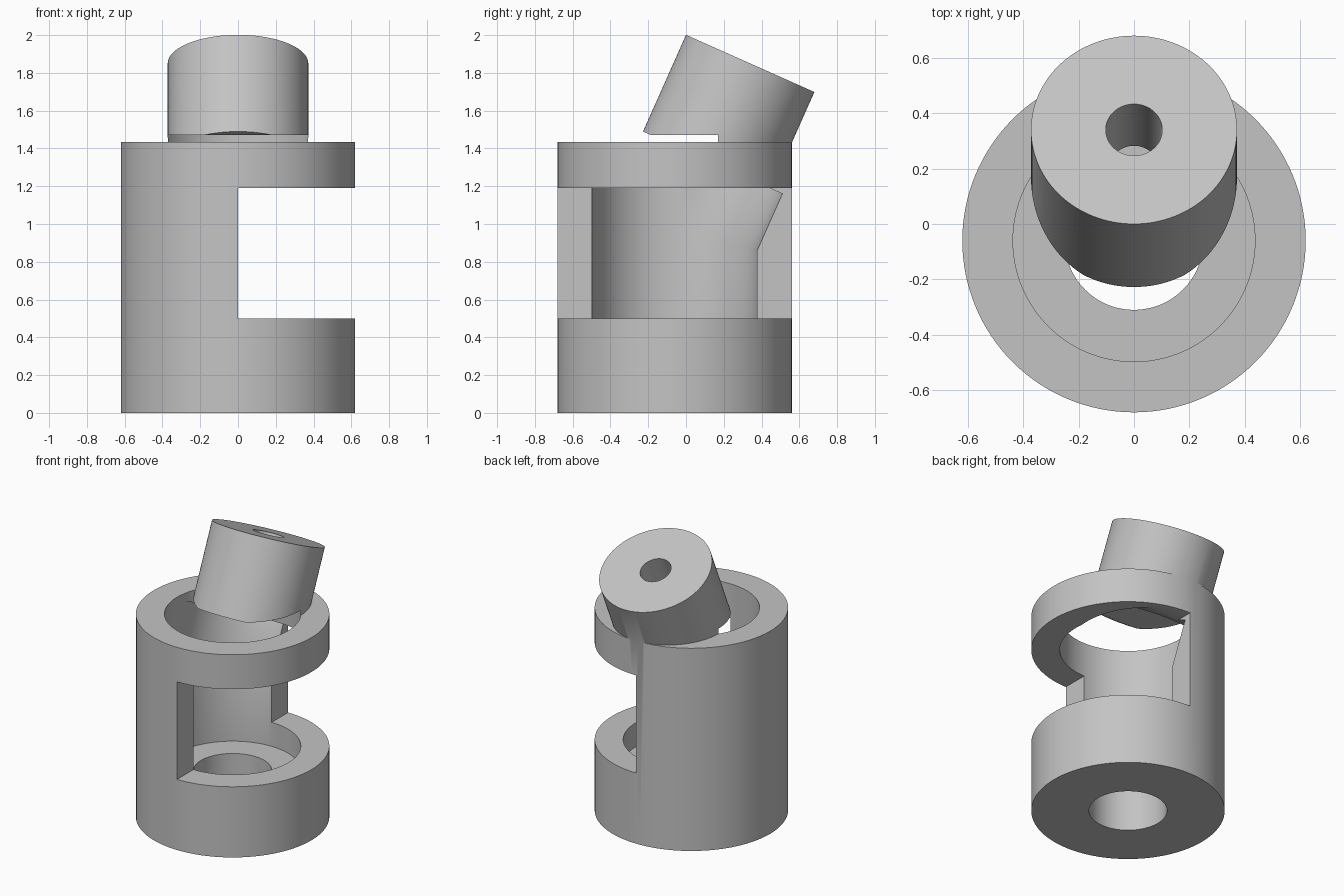
import bpy
import math
from mathutils import Matrix, Vector

cube = bpy.data.objects.get("Cube")
if cube:
    bpy.data.objects.remove(cube, do_unlink=True)

TILT = math.radians(24)
BODY_Y = -0.06                        # body axis position
BODY_R, BORE_R, HOLE_R = 0.62, 0.437, 0.25
CAP = Vector((0, 0.34, 1.85))         # centre of the tilted end face
TILT_M = Matrix.Rotation(-TILT, 4, "X")
UPRIGHT = Vector((0, BODY_Y, 0))


def cylinder(name, radius, low, high, origin=UPRIGHT, turn=Matrix()):
    """Cylinder running from low to high along its own axis."""
    bpy.ops.mesh.primitive_cylinder_add(vertices=128, radius=radius, depth=high - low)
    ob = bpy.context.object
    ob.name = name
    ob.data.transform(Matrix.Translation(origin) @ turn @ Matrix.Translation((0, 0, (low + high) / 2)))
    return ob


def tilted(name, radius, low, high):
    return cylinder(name, radius, low, high, CAP, TILT_M)


def combine(target, tool, operation):
    """Apply a boolean and discard the tool."""
    tool.hide_render = True
    mod = target.modifiers.new(tool.name, "BOOLEAN")
    mod.object = tool
    mod.operation = operation
    mod.solver = "EXACT"
    bpy.context.view_layer.objects.active = target
    bpy.ops.object.modifier_apply(modifier=mod.name)
    bpy.data.objects.remove(tool, do_unlink=True)


# Upright body joined with the tilted collar
housing = cylinder("angled_housing", BODY_R, 0, 1.434)
combine(housing, tilted("tilted_collar", 0.372, -0.56, 0), "UNION")

# Main bore, base hole, tilted clearance and collar hole
combine(housing, cylinder("main_bore", BORE_R, 0.33, 1.47), "DIFFERENCE")
combine(housing, cylinder("base_hole", HOLE_R, -0.1, 0.5), "DIFFERENCE")
combine(housing, tilted("tilted_clearance", BORE_R - 0.001, -0.985, -0.561), "DIFFERENCE")
combine(housing, tilted("collar_hole", 0.102, -0.8, 0.1), "DIFFERENCE")

# Side window open towards the left half
bpy.ops.mesh.primitive_cube_add(size=1)
window = bpy.context.object
window.name = "side_window"
window.data.transform(Matrix.Translation((0.5, 0, 0.845)) @ Matrix.Diagonal((1, 2, 0.69, 1)))
combine(housing, window, "DIFFERENCE")

# Plain grey finish
grey = bpy.data.materials.new("plain_grey")
grey.use_nodes = True
colour = (0.55, 0.55, 0.55, 1)
grey.diffuse_color = colour
grey.node_tree.nodes["Principled BSDF"].inputs["Base Color"].default_value = colour
housing.data.materials.clear()
housing.data.materials.append(grey)

# Smooth round walls with crisp edges
bpy.ops.object.select_all(action="DESELECT")
housing.select_set(True)
bpy.context.view_layer.objects.active = housing
bpy.ops.object.shade_smooth_by_angle(angle=math.radians(30))
